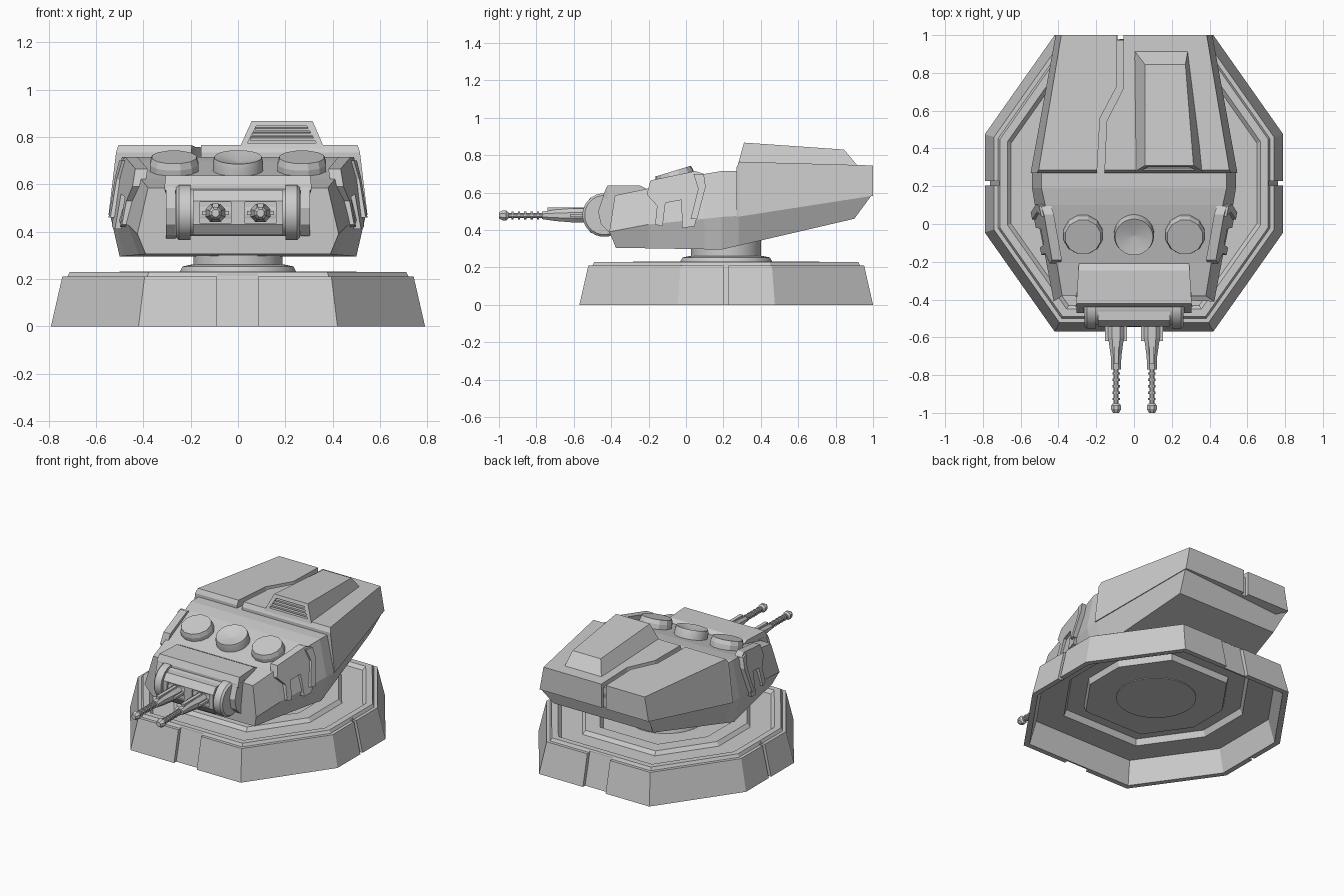
import bpy, bmesh, math
from mathutils import Vector

if "Cube" in bpy.data.objects:
    bpy.data.objects.remove(bpy.data.objects["Cube"])

CY = 0.215  # centre of the base in y


def finish(name, bm, smooth=False):
    bmesh.ops.recalc_face_normals(bm, faces=bm.faces)
    me = bpy.data.meshes.new(name)
    bm.to_mesh(me)
    bm.free()
    ob = bpy.data.objects.new(name, me)
    bpy.context.collection.objects.link(ob)
    if smooth:
        bpy.ops.object.select_all(action='DESELECT')
        ob.select_set(True)
        bpy.context.view_layer.objects.active = ob
        bpy.ops.object.shade_smooth_by_angle(angle=math.radians(35))
    return ob


def rings(name, loops, smooth=False):
    """Skin a row of equal-length closed loops and cap both ends."""
    bm = bmesh.new()
    vs = [[bm.verts.new(p) for p in lp] for lp in loops]
    n = len(loops[0])
    for a, b in zip(vs, vs[1:]):
        for i in range(n):
            j = (i + 1) % n
            bm.faces.new((a[i], a[j], b[j], b[i]))
    bm.faces.new(vs[0])
    bm.faces.new(vs[-1])
    return finish(name, bm, smooth)


def loft(name, sections):
    """Sections are right-hand (x, y, z) points, mirrored to the left."""
    return rings(name, [s + [(-x, y, z) for x, y, z in reversed(s)] for s in sections])


def prism(name, pts, axis, a, b):
    put = {'X': lambda p, t: (t, p[0], p[1]),
           'Y': lambda p, t: (p[0], t, p[1]),
           'Z': lambda p, t: (p[0], p[1], t)}[axis]
    return rings(name, [[put(p, t) for p in pts] for t in (a, b)])


def box(name, x0, x1, y0, y1, z0, z1):
    return prism(name, [(x0, y0), (x1, y0), (x1, y1), (x0, y1)], 'Z', z0, z1)


def lathe(name, start, axis, profile, n=32, smooth=True):
    """Profile of (radius, distance) turned round an axis."""
    ax = Vector(axis).normalized()
    q = Vector((0, 0, 1)).rotation_difference(ax)
    o = Vector(start)
    return rings(name, [[o + q @ Vector((r * math.cos(2 * math.pi * (i + .5) / n),
                                         r * math.sin(2 * math.pi * (i + .5) / n), d))
                         for i in range(n)] for r, d in profile], smooth)


def cut(ob, cutter):
    m = ob.modifiers.new('cut', 'BOOLEAN')
    m.operation = 'DIFFERENCE'
    m.solver = 'EXACT'
    m.object = cutter
    bpy.ops.object.select_all(action='DESELECT')
    ob.select_set(True)
    bpy.context.view_layer.objects.active = ob
    bpy.ops.object.modifier_apply(modifier=m.name)
    bpy.data.objects.remove(cutter)


# Octagonal hollow base: stepped top and matching underside
octagon = [(.42, -.785), (.79, -.26), (.79, .26), (.42, .785),
           (-.42, .785), (-.79, .26), (-.79, -.26), (-.42, -.785)]
steps = [(.42, .155), (.43, .195), (.535, .195), (.55, .155), (.715, .155), (.755, 0), (.79, 0),
         (.742, .21), (.72, .21), (.71, .23), (.67, .23), (.65, .208),
         (.52, .208), (.50, .232), (.41, .232), (.39, .205)]
base = rings('base', [[(x * h / .79, CY + y * h / .79, z) for x, y in octagon] for h, z in steps])

# Wide gaps front and back, narrow gaps at the sides
for s in (-1, 1):
    slope = [(.90, -.1), (.787, -.1), (.711, .215), (.711, .222), (.90, .222)]
    cut(base, prism('gap_cutter', [(CY + s * (d - .002), z) for d, z in slope], 'X', -.088, .085))
    cut(base, prism('gap_cutter', [(s * d, z) for d, z in slope], 'Y', CY - .012, CY + .012))

# Swivel column
lathe('swivel_collar', (0, CY, .15), (0, 0, 1), [(.25, 0), (.245, .085), (.235, .103), (.20, .11)])
lathe('swivel_column', (0, CY, .22), (0, 0, 1), [(.188, 0), (.188, .17)])

# Turret hull
loft('turret_hull', [
    [(.39, -.375, .305), (.425, -.41, .39), (.38, -.38, .585)],
    [(.42, -.20, .302), (.465, -.20, .43), (.41, -.20, .622)],
    [(.48, .10, .297), (.525, .10, .46), (.47, .10, .70)],
    [(.50, .19, .295), (.54, .19, .47), (.49, .19, .715)],
    [(.485, .28, .316), (.541, .28, .475), (.49, .28, .715)],
    [(.38, .90, .46), (.413, .992, .585), (.36, .97, .70)]])

# Rear armour shell with a crooked seam
armour = loft('rear_armour', [
    [(.547, .27, .47), (.515, .27, .735)],
    [(.545, .285, .472), (.505, .285, .765)],
    [(.415, 1.0, .583), (.385, 1.0, .745)]])
cut(armour, prism('seam_cutter', [(-.09, 1.05), (-.09, .73), (-.18, .56), (-.20, .2), (-.16, .2),
                                  (-.145, .545), (-.055, .72), (-.055, 1.05)], 'Z', .715, .9))
cut(armour, box('seam_cutter', -.09, -.055, .975, 1.05, .5, .9))

# Raised roof vent with slats
vent = rings('roof_vent', [
    [(0, .275, .74), (.37, .275, .74), (.285, .92, .74), (0, .92, .74)],
    [(.058, .31, .867), (.315, .31, .867), (.272, .845, .83), (.058, .845, .83)]])
cut(vent, prism('vent_cutter', [(.04, .775), (.33, .775), (.292, .845), (.077, .845)], 'Y', .2, .325))
for i in range(3):
    z, e = .784 + .02 * i, .012 * i
    prism('vent_slat', [(.29 + .006 * i, z), (.335, z + .006), (.335, z + .018), (.29 + .006 * i, z + .012)],
          'X', .05 + e, .325 - e)

# Three roof sensors, the middle one dished
tilt = math.radians(17)
up = (0, -math.sin(tilt), math.cos(tilt))
for x in (-.27, .27):
    lathe('roof_sensor', (x, -.045, .635), up, [(.106, 0), (.106, .055), (.097, .083)], 12, False)
lathe('centre_sensor', (0, -.045, .635), up, [(.106, 0), (.106, .06), (.100, .083), (.004, .06)])

# Side armour claws hugging the hull
claw = [(-.21, .59), (-.19, .665), (.05, .715), (.095, .70), (.105, .63), (.045, .42), (-.02, .41),
        (-.025, .56), (-.11, .545), (-.125, .42), (-.165, .43), (-.155, .53)]


def hull_x(y, z):
    t = (y + .38) / .57
    return .425 + .115 * t - max(0, z - .41 - .06 * t) * .22


for s in (-1, 1):
    rings('side_claw', [[(s * (hull_x(y, z) + d), y, z) for y, z in claw] for d in (-.03, .022)])
    rings('claw_strap', [[(s * (hull_x(y, z) + d), y, z) for y, z in
                          [(.04, .70), (.095, .70), (.105, .63), (.06, .46), (.025, .46), (.065, .62)]]
                         for d in (0, .034)])

# Hood and cheeks round the gun mount
loft('gun_hood', [
    [(.29, -.19, .55), (.29, -.20, .615)],
    [(.295, -.245, .56), (.295, -.245, .637)],
    [(.305, -.42, .56), (.305, -.42, .637)],
    [(.31, -.44, .575), (.31, -.44, .595)]])
for s in (-1, 1):
    prism('mount_cheek', [(-.36, .36), (-.41, .385), (-.455, .43), (-.47, .50), (-.44, .59), (-.36, .6)],
          'X', s * .265, s * .305)
    # End discs of the gun drum
    lathe('drum_end', (s * .2, -.437, .48), (s, 0, 0), [(.117, 0), (.117, .05), (.105, .062)], 24)
lathe('gun_drum', (-.21, -.434, .48), (1, 0, 0), [(.10, 0), (.10, .42)], 24)
panel = prism('gun_panel', [(-.43, .385), (-.51, .385), (-.542, .43), (-.542, .53), (-.51, .575), (-.43, .575)],
              'X', -.19, .19)
for s in (-1, 1):
    cut(panel, box('port_cutter', s * .095 - .065, s * .095 + .065, -.6, -.53, .435, .525))

# Twin guns
for s in (-1, 1):
    x, z = s * .095, .478
    rings('gun_housing', [[(x + a * w, y, z + b * h) for a, b in
                           [(1, .4), (.5, 1), (-.5, 1), (-1, .4), (-1, -.4), (-.5, -1), (.5, -1), (1, -.4)]]
                          for w, h, y in [(.042, .038, -.50), (.042, .038, -.60),
                                          (.028, .03, -.70), (.026, .02, -.77)]])
    box('gun_fin', x - .058, x + .058, -.62, -.53, z - .008, z + .008)
    box('gun_top_rail', x - .012, x + .012, -.74, -.54, z - .01, z + .042)
    lathe('gun_barrel', (x, -.76, .478), (0, -1, 0), [(.014, 0), (.014, .2)], 10)
    for i in range(5):
        lathe('barrel_ring', (x, -.785 - .034 * i, .478), (0, -1, 0), [(.021, 0), (.021, .012)], 10)
    lathe('muzzle', (x, -.95, .478), (0, -1, 0), [(.018, 0), (.029, .012), (.029, .03), (.017, .05)], 8, False)
